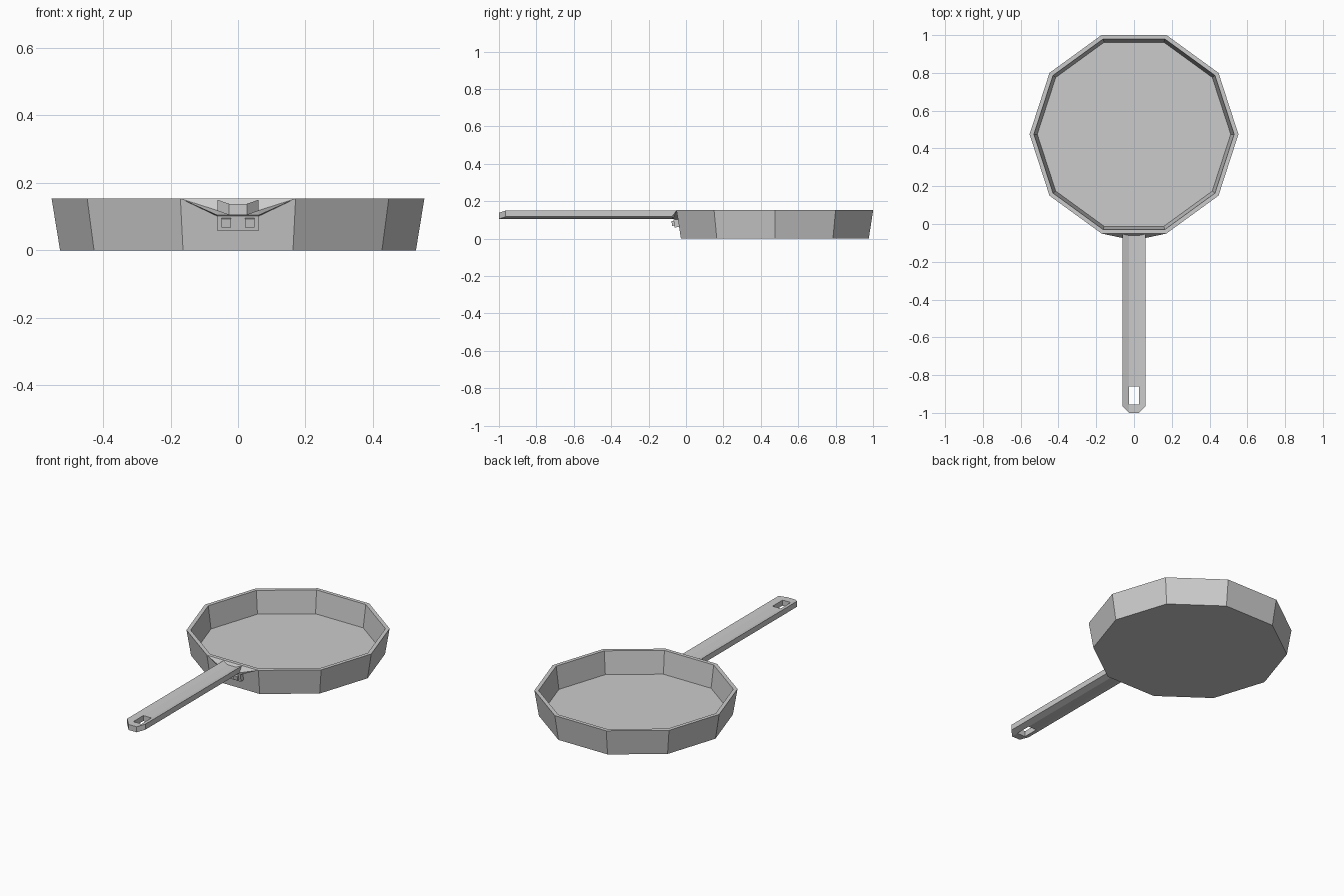
import bpy, bmesh, math
from mathutils import Vector

if "Cube" in bpy.data.objects:
    bpy.data.objects.remove(bpy.data.objects["Cube"])


def finish(name, bm):
    bmesh.ops.recalc_face_normals(bm, faces=bm.faces)
    mesh = bpy.data.meshes.new(name)
    bm.to_mesh(mesh)
    bm.free()
    obj = bpy.data.objects.new(name, mesh)
    bpy.context.collection.objects.link(obj)
    return obj


def box(name, centre, size, tilt=0.0):
    bm = bmesh.new()
    bmesh.ops.create_cube(bm, size=1)
    bmesh.ops.scale(bm, vec=size, verts=bm.verts)
    obj = finish(name, bm)
    obj.location = centre
    obj.rotation_euler.x = tilt
    return obj


# Ten-sided pan: rings run up the outside, over the rim and down the inside
SIDES = 10
bm = bmesh.new()
rings = []
for radius, z in [(0.528, 0), (0.553, 0.153), (0.53, 0.153), (0.512, 0.018)]:
    rings.append([bm.verts.new((radius * math.cos(2 * math.pi * i / SIDES),
                                0.475 + radius * math.sin(2 * math.pi * i / SIDES), z))
                  for i in range(SIDES)])
for a, b in zip(rings, rings[1:]):
    for i in range(SIDES):
        j = (i + 1) % SIDES
        bm.faces.new((a[i], a[j], b[j], b[i]))
bm.faces.new(rings[0])
bm.faces.new(rings[-1])
finish("pan_body", bm)

# Handle: shallow trough strip with chamfered tip and a hanging hole
bm = bmesh.new()
rows = []
for y_edge, y_mid in [(-0.045, -0.045), (-0.86, -0.86), (-0.955, -0.955), (-0.965, -1.0)]:
    rows.append([bm.verts.new(p) for p in [(-0.061, y_edge, 0.15), (-0.027, y_mid, 0.138),
                                           (0.027, y_mid, 0.138), (0.061, y_edge, 0.15)]])
for r in range(3):
    for c in range(3):
        if (r, c) != (1, 1):
            bm.faces.new((rows[r][c], rows[r + 1][c], rows[r + 1][c + 1], rows[r][c + 1]))
top = bm.faces[:]
new = bmesh.ops.extrude_face_region(bm, geom=top, use_keep_orig=True)
bmesh.ops.translate(bm, vec=(0, 0, -0.033),
                    verts=[v for v in new["geom"] if isinstance(v, bmesh.types.BMVert)])
finish("handle", bm)

# Flare that blends the rim into the handle root
bm = bmesh.new()
for x, y, z in [(0.17, -0.051, 0.153), (0.061, -0.074, 0.118),
                (0.061, -0.07, 0.104), (0.061, -0.035, 0.10)]:
    for s in (-1, 1):
        bm.verts.new(Vector((s * x, y, z)))
bmesh.ops.convex_hull(bm, input=bm.verts)
finish("handle_flare", bm)

# Mounting plate below the handle, leaning with the wall, with two rivets
LEAN = math.atan2(0.025, 0.153)
box("mounting_plate", (0, -0.049, 0.083), (0.125, 0.03, 0.044), LEAN)
for side, s in (("left", -1), ("right", 1)):
    box("rivet_" + side, (s * 0.035, -0.066, 0.082), (0.028, 0.02, 0.026), LEAN)
